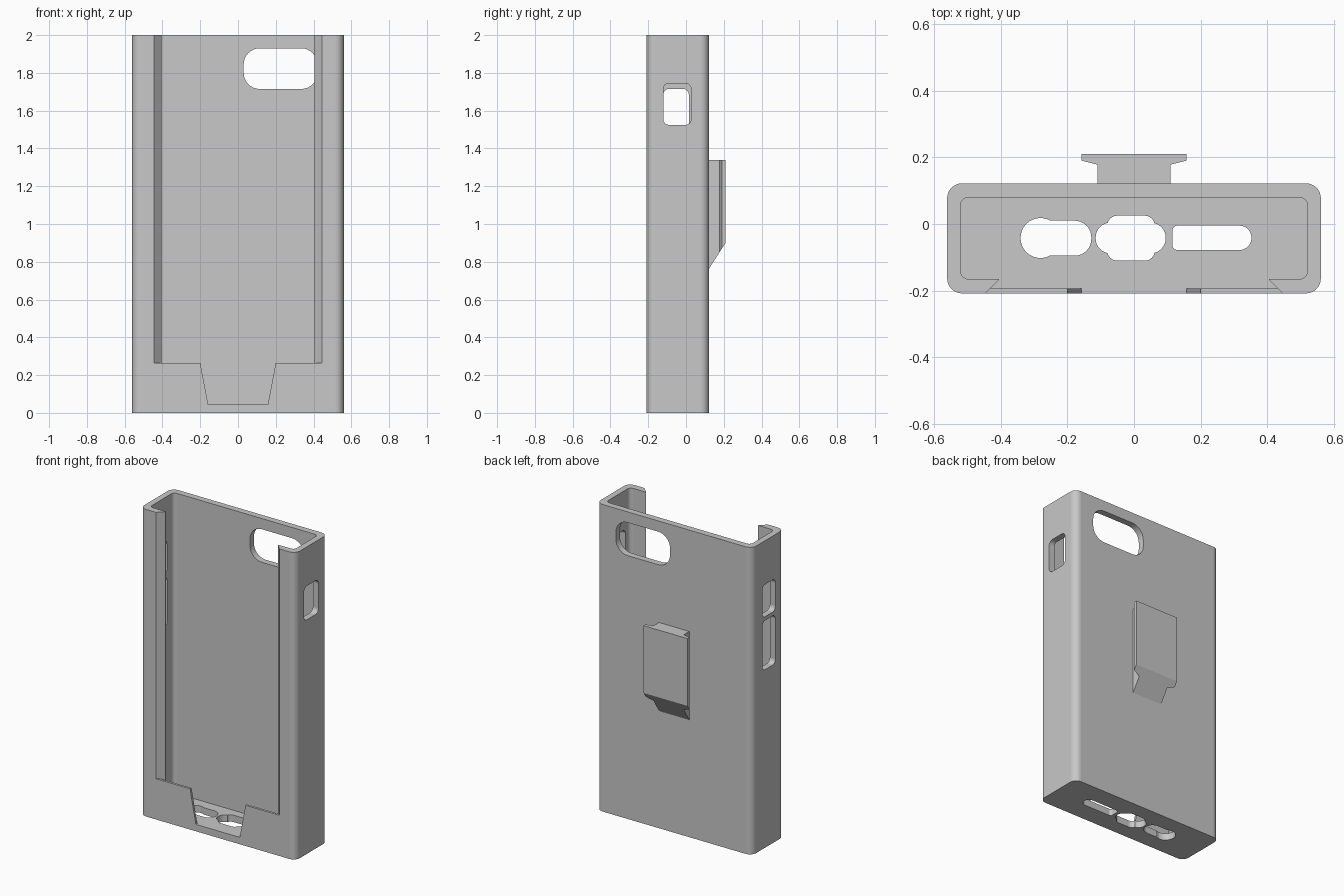
import bpy, bmesh, math
from mathutils import Vector

if "Cube" in bpy.data.objects:
    bpy.data.objects.remove(bpy.data.objects["Cube"])

grey = bpy.data.materials.new("plain grey")
grey.diffuse_color = (0.58, 0.58, 0.58, 1)
grey.use_nodes = True
grey.node_tree.nodes["Principled BSDF"].inputs["Base Color"].default_value = grey.diffuse_color


def rounded(x0, x1, y0, y1, r, r_right=None, n=8):
    """Rounded rectangle outline; the right side may have its own radius."""
    rr = r if r_right is None else r_right
    pts = []
    for cx, cy, rad, start in ((x1 - rr, y1 - rr, rr, 0), (x0 + r, y1 - r, r, 90),
                               (x0 + r, y0 + r, r, 180), (x1 - rr, y0 + rr, rr, 270)):
        for i in range(n + 1):
            a = math.radians(start + 90 * i / n)
            pts.append((cx + rad * math.cos(a), cy + rad * math.sin(a)))
    return pts


def prism(name, outline, lo, hi, axis="z"):
    """Extrude a 2D outline along an axis (outline is xy, xz or yz)."""
    place = {"z": lambda a, b, c: (a, b, c),
             "y": lambda a, b, c: (a, c, b),
             "x": lambda a, b, c: (c, a, b)}[axis]
    bm = bmesh.new()
    face = bm.faces.new([bm.verts.new(place(a, b, lo)) for a, b in outline])
    ext = bmesh.ops.extrude_face_region(bm, geom=[face])
    new = [v for v in ext["geom"] if isinstance(v, bmesh.types.BMVert)]
    bmesh.ops.translate(bm, verts=new, vec=Vector(place(0, 0, hi - lo)))
    bmesh.ops.remove_doubles(bm, verts=bm.verts, dist=1e-5)
    bmesh.ops.recalc_face_normals(bm, faces=bm.faces)
    mesh = bpy.data.meshes.new(name)
    bm.to_mesh(mesh)
    bm.free()
    mesh.materials.append(grey)
    obj = bpy.data.objects.new(name, mesh)
    bpy.context.collection.objects.link(obj)
    return obj


def cut(target, cutter):
    """Subtract the cutter and remove it."""
    mod = target.modifiers.new("cut", "BOOLEAN")
    mod.operation, mod.solver, mod.object = "DIFFERENCE", "EXACT", cutter
    bpy.context.view_layer.objects.active = target
    bpy.ops.object.modifier_apply(modifier=mod.name)
    bpy.data.objects.remove(cutter)


FRONT, BACK, FLOOR, LIP = -0.208, 0.122, 0.045, 0.265

# Case shell with an open top
case = prism("case_shell", rounded(-0.56, 0.56, FRONT, BACK, 0.045), 0, 2)
cut(case, prism("cavity", rounded(-0.52, 0.52, -0.165, 0.08, 0.025), FLOOR, 2.2))


# Front window with bevelled sides, leaving a thin lip at the bottom
def bevelled(y):
    half = 0.405 - (y + 0.168)
    return [(-0.405, -0.1), (-0.405, -0.168), (-half, y), (half, y), (0.405, -0.168), (0.405, -0.1)]


cut(case, prism("lip_recess", bevelled(-0.193), FLOOR, 2.2))
cut(case, prism("front_window", bevelled(-0.25), LIP, 2.2))
cut(case, prism("lip_notch", [(-0.2, 0.3), (-0.2, LIP), (-0.158, FLOOR),
                              (0.158, FLOOR), (0.2, LIP), (0.2, 0.3)], -0.25, -0.15, "y"))

# Camera opening in the back
cut(case, prism("camera_hole", rounded(0.03, 0.42, 1.715, 1.93, 0.085), 0.0, 0.3, "y"))

# Button openings in the sides
cut(case, prism("right_button", rounded(-0.12, 0.027, 1.525, 1.745, 0.03), 0.45, 0.7, "x"))
for z0, z1 in ((1.505, 1.715), (1.16, 1.48)):
    cut(case, prism("left_button", rounded(-0.12, 0.015, z0, z1, 0.03), -0.7, -0.45, "x"))

# Port openings in the floor
for outline in (rounded(-0.34, -0.22, -0.102, 0.018, 0.0599),
                rounded(-0.30, -0.128, -0.095, 0.01, 0.05),
                rounded(-0.115, 0.095, -0.088, 0.004, 0.045),
                rounded(-0.08, 0.062, -0.11, 0.025, 0.03),
                rounded(0.115, 0.352, -0.078, -0.005, 0.015, 0.036)):
    cut(case, prism("port_hole", outline, -0.1, 0.1))

# Smooth the fillets only
for p in case.data.polygons:
    p.use_smooth = max(abs(c) for c in p.normal) < 0.999
bpy.ops.object.select_all(action="DESELECT")
case.select_set(True)
flat = [not p.use_smooth for p in case.data.polygons]
bpy.ops.object.shade_smooth_by_angle(angle=math.radians(30))
for p, f in zip(case.data.polygons, flat):
    if f:
        p.use_smooth = False

# Belt clip rail on the back, with its lower end cut at a slant
half = [(0.109, 0.121), (0.109, 0.178), (0.158, 0.19), (0.158, 0.21)]
clip = prism("clip_rail", half + [(-x, y) for x, y in reversed(half)], 0.7, 1.34)
cut(clip, prism("slant", [(0.1, 0.729), (0.1, 0.6), (0.25, 0.6), (0.25, 0.964)], -0.3, 0.3, "x"))
